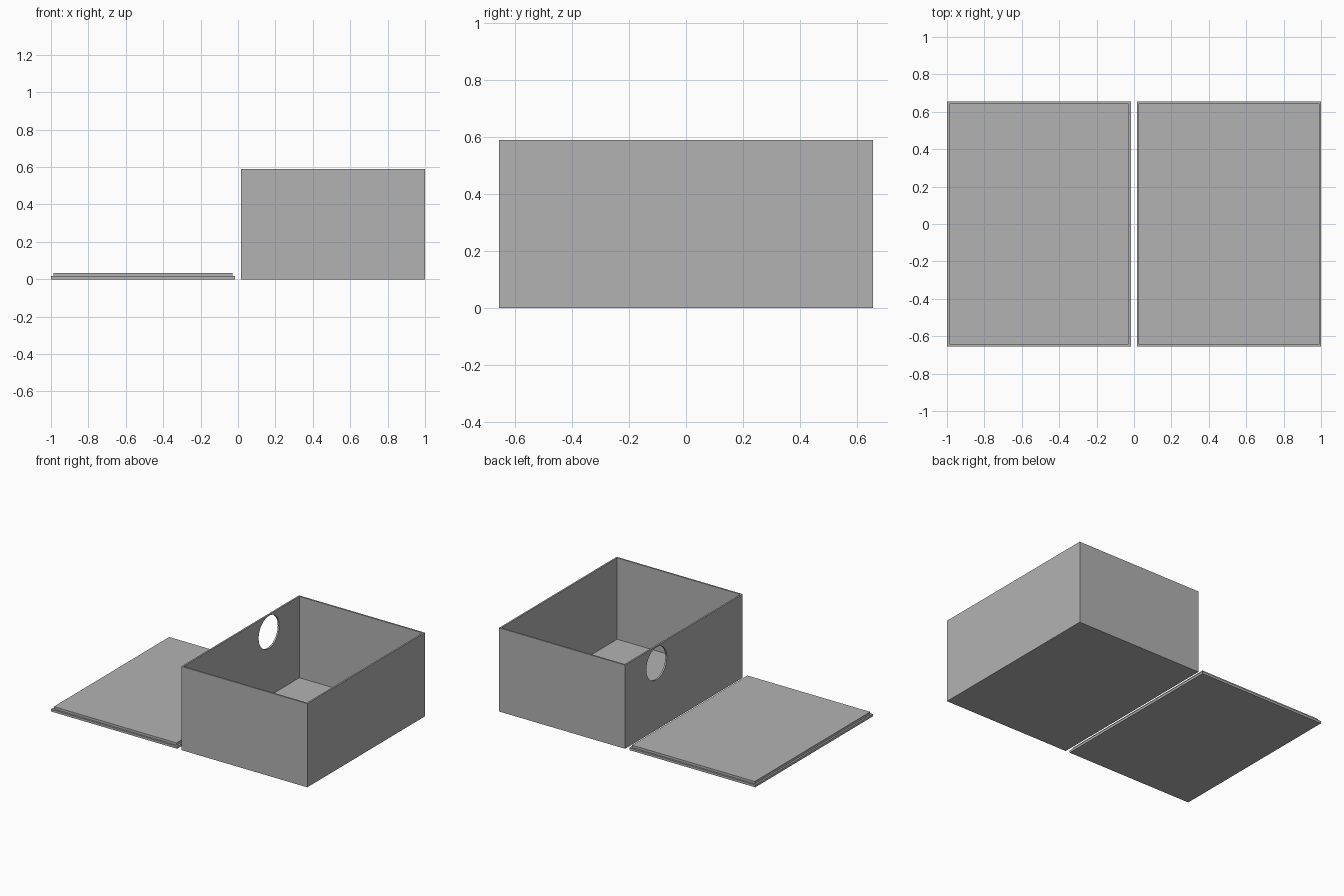
import bpy
import bmesh
from mathutils import Matrix, Vector

cube = bpy.data.objects.get("Cube")
if cube:
    bpy.data.objects.remove(cube, do_unlink=True)

UNIT = 1 / 61             # one wall thickness
WIDTH, LENGTH, HEIGHT = 60 * UNIT, 80 * UNIT, 36 * UNIT
CENTRE_X = 31 * UNIT      # box on +x, lid on -x

grey = bpy.data.materials.new("plain grey")
grey.use_nodes = True
colour = (0.448, 0.448, 0.448, 1)
grey.diffuse_color = colour
grey.node_tree.nodes["Principled BSDF"].inputs["Base Color"].default_value = colour


def finish(bm, name):
    """Turn a bmesh into a grey object."""
    bmesh.ops.recalc_face_normals(bm, faces=bm.faces)
    mesh = bpy.data.meshes.new(name)
    bm.to_mesh(mesh)
    bm.free()
    mesh.materials.append(grey)
    obj = bpy.data.objects.new(name, mesh)
    bpy.context.collection.objects.link(obj)
    return obj


def stepped_block(name, x, height, border, step):
    """Block whose top is inset by border, then raised or sunk by step."""
    bm = bmesh.new()
    bmesh.ops.create_cube(bm, size=1)
    bmesh.ops.scale(bm, vec=(WIDTH, LENGTH, height), verts=bm.verts)
    bmesh.ops.translate(bm, vec=(x, 0, height / 2), verts=bm.verts)
    top = max(bm.faces, key=lambda f: f.calc_center_median().z)
    bmesh.ops.inset_region(bm, faces=[top], thickness=border)
    # Build a vertical step between the border and the moved top
    moved = bmesh.ops.extrude_face_region(bm, geom=[top])["geom"]
    verts = [v for v in moved if isinstance(v, bmesh.types.BMVert)]
    bmesh.ops.translate(bm, vec=(0, 0, step), verts=verts)
    if top.is_valid:
        bmesh.ops.delete(bm, geom=[top], context="FACES_ONLY")
    return finish(bm, name)


# Lid with a raised plug that fits inside the box
stepped_block("lid", -CENTRE_X, UNIT, 1.1 * UNIT, UNIT)

# Open box with thin walls and floor
box = stepped_block("box", CENTRE_X, HEIGHT, UNIT, UNIT - HEIGHT)

# Round hole high in the wall next to the lid
bm = bmesh.new()
bmesh.ops.create_cone(bm, cap_ends=True, segments=64, radius1=7 * UNIT,
                      radius2=7 * UNIT, depth=6 * UNIT)
bmesh.ops.transform(bm, verts=bm.verts,
                    matrix=Matrix.Translation(Vector((1.5 * UNIT, 0.305, 0.468)))
                    @ Matrix.Rotation(1.570796, 4, "Y"))
cutter = finish(bm, "hole_cutter")

cut = box.modifiers.new("round hole", "BOOLEAN")
cut.operation = "DIFFERENCE"
cut.solver = "EXACT"
cut.object = cutter
bpy.context.view_layer.objects.active = box
bpy.ops.object.modifier_apply(modifier=cut.name)
bpy.data.objects.remove(cutter, do_unlink=True)
